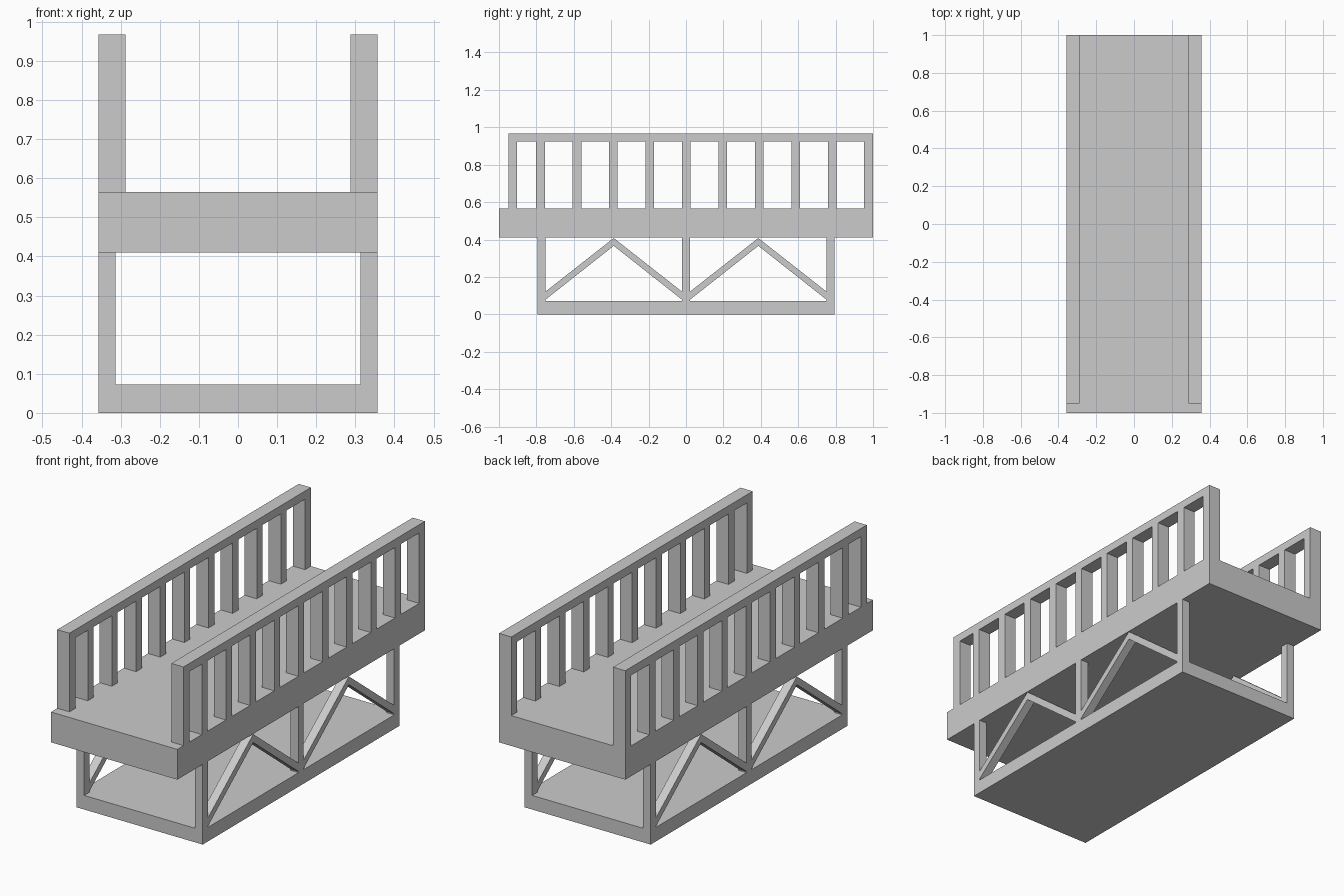
import bpy

if "Cube" in bpy.data.objects:
    bpy.data.objects.remove(bpy.data.objects["Cube"])


def prism(name, profile, x0, x1):
    """Extrude a (y, z) profile along x from x0 to x1."""
    n = len(profile)
    verts = [(x, y, z) for x in (x0, x1) for y, z in profile]
    faces = [tuple(range(n))[::-1], tuple(range(n, 2 * n))]
    faces += [(i, (i + 1) % n, (i + 1) % n + n, i + n) for i in range(n)]
    mesh = bpy.data.meshes.new(name)
    mesh.from_pydata(verts, [], faces)
    obj = bpy.data.objects.new(name, mesh)
    bpy.context.collection.objects.link(obj)
    # Consistent outward normals
    import bmesh
    bm = bmesh.new()
    bm.from_mesh(mesh)
    bmesh.ops.recalc_face_normals(bm, faces=bm.faces)
    bm.to_mesh(mesh)
    bm.free()
    return obj


def box(name, x0, x1, y0, y1, z0, z1):
    return prism(name, [(y0, z0), (y1, z0), (y1, z1), (y0, z1)], x0, x1)


def mirrored(obj):
    obj.modifiers.new("mirror_x", 'MIRROR').use_axis[0] = True
    return obj


HALF = 0.357           # half width
BASE_TOP = 0.072
DECK_LOW, DECK_TOP = 0.41, 0.565
RAIL_LOW, RAIL_TOP = 0.925, 0.967
RAIL_IN = 0.288        # inner face of the railings
STRUT_IN = 0.313       # inner face of the lower truss
POST = 0.047           # post width along y
BASE_Y = 0.795

# Deck and lower slab
box("deck", -HALF, HALF, -1, 1, DECK_LOW, DECK_TOP)
box("base_slab", -HALF, HALF, -BASE_Y, BASE_Y, 0, BASE_TOP)

# Railings: top bar plus evenly spaced posts and one closer end post
mirrored(box("handrail", RAIL_IN, HALF, -0.95, 1, RAIL_LOW, RAIL_TOP))
for y in [0.9765 - 0.195 * k for k in range(10)] + [-0.9265]:
    mirrored(box("railing_post", RAIL_IN, HALF, y - POST / 2, y + POST / 2,
                 DECK_TOP, RAIL_LOW))

# Lower truss uprights
for y0, y1 in ((-BASE_Y, -0.752), (-0.021, 0.021), (0.752, BASE_Y)):
    mirrored(box("truss_upright", STRUT_IN, HALF, y0, y1, BASE_TOP, DECK_LOW))

# Chevron braces between the uprights
for c in (-0.3865, 0.3865):
    h = 0.3655
    profile = [(c - h, 0.078), (c, 0.366), (c + h, 0.078),
               (c + h, 0.121), (c, 0.408), (c - h, 0.121)]
    mirrored(prism("truss_brace", profile, STRUT_IN, HALF))
